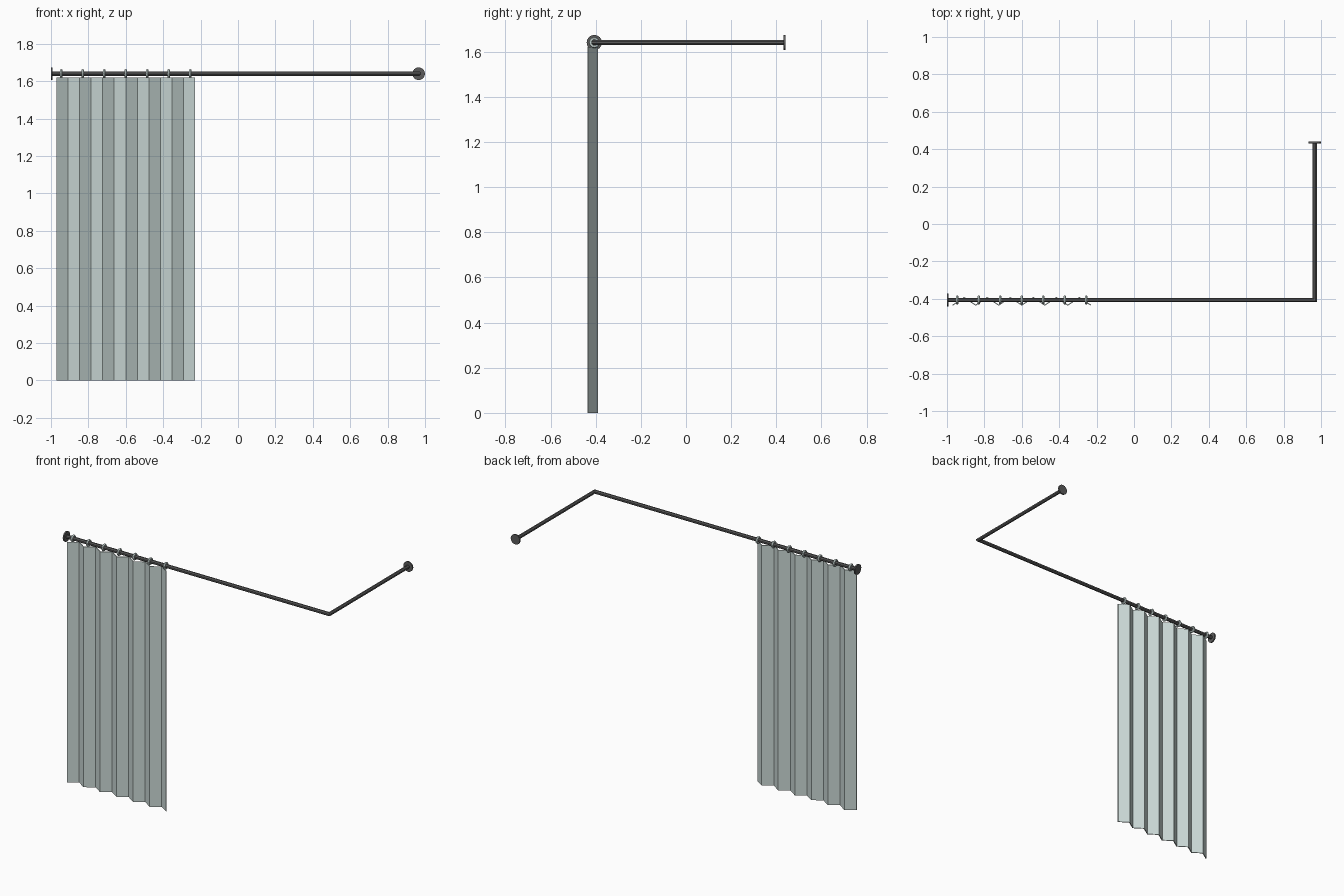
import bpy, bmesh, math
from mathutils import Vector

if "Cube" in bpy.data.objects:
    bpy.data.objects.remove(bpy.data.objects["Cube"], do_unlink=True)

ROD_X, ROD_Y, ROD_Z = 0.966, -0.406, 1.64
WALL_Y = 0.44
ROD_R, FLANGE_R = 0.0125, 0.034


def material(name, color):
    m = bpy.data.materials.new(name)
    m.use_nodes = True
    m.diffuse_color = (*color, 1)
    m.node_tree.nodes["Principled BSDF"].inputs["Base Color"].default_value = (*color, 1)
    return m


metal = material("dark metal", (0.105, 0.105, 0.105))
cloth = material("pale grey green cloth", (0.6, 0.7, 0.68))


def finish(bm, name, mat):
    bmesh.ops.recalc_face_normals(bm, faces=bm.faces)
    mesh = bpy.data.meshes.new(name)
    bm.to_mesh(mesh)
    bm.free()
    mesh.materials.append(mat)
    obj = bpy.data.objects.new(name, mesh)
    bpy.context.collection.objects.link(obj)
    return obj


def cylinder(name, start, end, radius, sides):
    start, end = Vector(start), Vector(end)
    bpy.ops.mesh.primitive_cylinder_add(
        vertices=sides, radius=radius, depth=(end - start).length,
        location=(start + end) / 2,
        rotation=(end - start).to_track_quat('Z', 'Y').to_euler())
    obj = bpy.context.object
    obj.name = name
    obj.data.materials.append(metal)
    return obj


# Corner rod, swept as one piece with a mitred elbow
bm = bmesh.new()
SIDES = 8
rings = []
for station in ("wall", "corner", "end"):
    ring = []
    for i in range(SIDES):
        a = math.tau * (i + 0.5) / SIDES
        u, w = ROD_R * math.cos(a), ROD_R * math.sin(a)
        x = -0.995 if station == "wall" else ROD_X - u
        y = WALL_Y - 0.005 if station == "end" else ROD_Y + u
        ring.append(bm.verts.new((x, y, ROD_Z + w)))
    rings.append(ring)
for a, b in zip(rings, rings[1:]):
    for i in range(SIDES):
        j = (i + 1) % SIDES
        bm.faces.new((a[i], a[j], b[j], b[i]))
bm.faces.new(rings[0])
bm.faces.new(rings[-1])
finish(bm, "corner_rod", metal)

# Wall flanges at both ends of the rod
cylinder("right_wall_flange", (-1, ROD_Y, ROD_Z), (-0.991, ROD_Y, ROD_Z), FLANGE_R, 16)
cylinder("back_wall_flange", (ROD_X, WALL_Y, ROD_Z), (ROD_X, WALL_Y - 0.009, ROD_Z), FLANGE_R, 16)

# Pleated curtain: a folded strip with a little thickness
FOLDS, LEFT, RIGHT, TOP, THICK = 12, -0.97, -0.23, 1.62, 0.006
bm = bmesh.new()
sections = []
for i in range(FOLDS + 1):
    x = LEFT + (RIGHT - LEFT) * i / FOLDS
    y = -0.396 if i % 2 else -0.437
    sections.append([bm.verts.new((x, y + dy, z))
                     for dy, z in ((0, 0), (THICK, 0), (THICK, TOP), (0, TOP))])
for a, b in zip(sections, sections[1:]):
    for i in range(4):
        j = (i + 1) % 4
        bm.faces.new((a[i], a[j], b[j], b[i]))
bm.faces.new(sections[0])
bm.faces.new(sections[-1])
finish(bm, "pleated_curtain", cloth)

# Curtain rings around the rod
for k in range(7):
    bpy.ops.mesh.primitive_torus_add(
        major_segments=12, minor_segments=6, major_radius=0.0175, minor_radius=0.0075,
        location=(-0.945 + 0.115 * k, ROD_Y, ROD_Z), rotation=(0, math.pi / 2, 0))
    ring = bpy.context.object
    ring.name = f"curtain_ring_{k + 1}"
    ring.data.materials.append(cloth)
